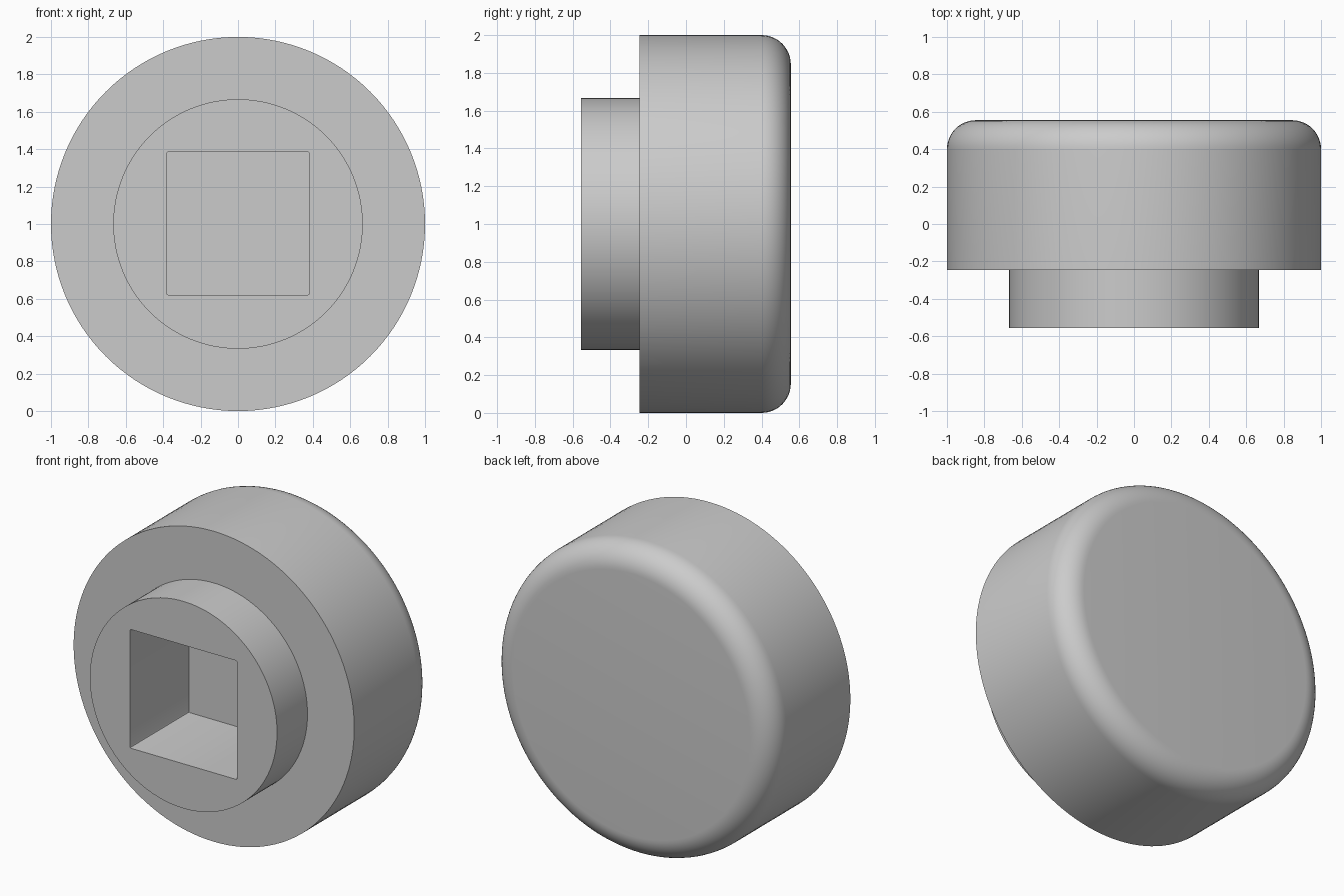
import bpy, bmesh, math
from mathutils import Matrix

default = bpy.data.objects.get("Cube")
if default:
    bpy.data.objects.remove(default, do_unlink=True)

SEGMENTS = 128
FRONT, SHOULDER, BACK = -0.555, -0.245, 0.555   # y stations
BOSS_RADIUS, BODY_RADIUS, FILLET = 0.667, 1.0, 0.155
SOCKET_SIZE, SOCKET_DEPTH = 0.765, 0.6

grey = bpy.data.materials.new("plain grey")
grey.use_nodes = True
grey.diffuse_color = (0.6, 0.6, 0.6, 1)
grey.node_tree.nodes["Principled BSDF"].inputs["Base Color"].default_value = (0.6, 0.6, 0.6, 1)


def add_object(name, bm):
    bmesh.ops.recalc_face_normals(bm, faces=bm.faces)
    mesh = bpy.data.meshes.new(name)
    bm.to_mesh(mesh)
    bm.free()
    mesh.materials.append(grey)
    obj = bpy.data.objects.new(name, mesh)
    bpy.context.collection.objects.link(obj)
    return obj


def lathe(name, profile):
    """Revolve (radius, y) pairs about the y axis and cap both ends."""
    bm = bmesh.new()
    rings = []
    for radius, y in profile:
        angles = [2 * math.pi * i / SEGMENTS for i in range(SEGMENTS)]
        rings.append([bm.verts.new((radius * math.cos(a), y, 1 + radius * math.sin(a)))
                      for a in angles])
    for a, b in zip(rings, rings[1:]):
        for i in range(SEGMENTS):
            j = (i + 1) % SEGMENTS
            bm.faces.new((a[i], a[j], b[j], b[i]))
    bm.faces.new(rings[0])
    bm.faces.new(rings[-1])
    return add_object(name, bm)


# Stepped round knob with a rounded back rim
profile = [(BOSS_RADIUS, FRONT), (BOSS_RADIUS, SHOULDER), (BODY_RADIUS, SHOULDER)]
for i in range(13):
    t = math.pi / 2 * i / 12
    profile.append((BODY_RADIUS - FILLET + FILLET * math.cos(t),
                    BACK - FILLET + FILLET * math.sin(t)))
knob = lathe("knob", profile)

# Square socket cutter, with its long edges slightly eased
bm = bmesh.new()
length = SOCKET_DEPTH + 0.2
bmesh.ops.create_cube(bm, size=1, matrix=Matrix.Translation((0, FRONT + SOCKET_DEPTH - length / 2, 1.003))
                      @ Matrix.Diagonal((SOCKET_SIZE, length, SOCKET_SIZE, 1)))
long_edges = [e for e in bm.edges if abs(e.verts[0].co.y - e.verts[1].co.y) > 0.1]
bmesh.ops.bevel(bm, geom=long_edges, offset=0.01, segments=2, profile=0.5, affect='EDGES')
cutter = add_object("socket_cutter", bm)
cutter.hide_render = True

# Cut the socket, then shade
cut = knob.modifiers.new("socket", 'BOOLEAN')
cut.operation = 'DIFFERENCE'
cut.solver = 'EXACT'
cut.object = cutter
bpy.ops.object.select_all(action='DESELECT')
bpy.context.view_layer.objects.active = knob
knob.select_set(True)
bpy.ops.object.modifier_apply(modifier=cut.name)
bpy.data.objects.remove(cutter, do_unlink=True)
bpy.ops.object.shade_smooth_by_angle(angle=math.radians(30))
